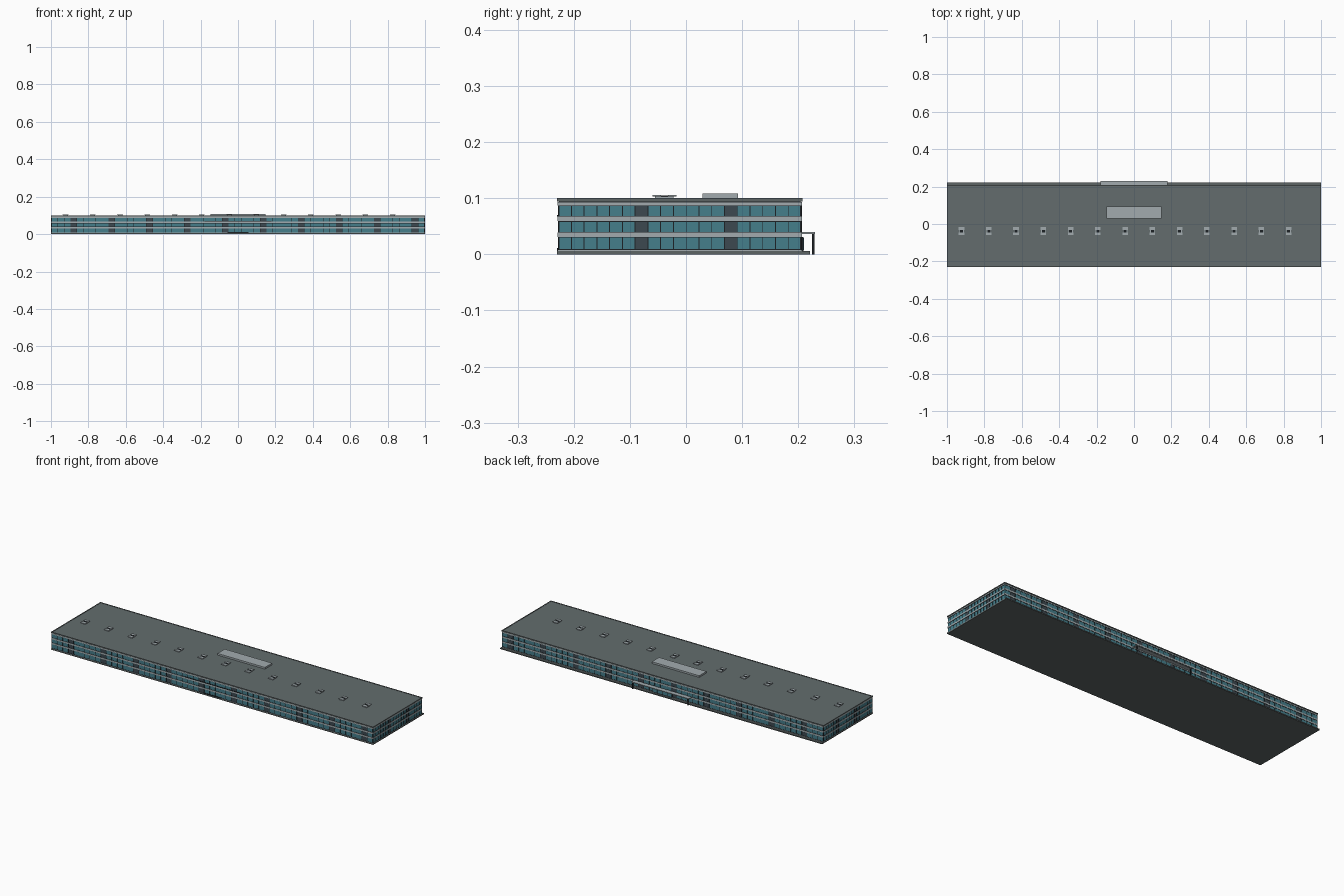
import bpy, bmesh
from mathutils import Matrix, Vector

cube = bpy.data.objects.get("Cube")
if cube:
    bpy.data.objects.remove(cube, do_unlink=True)


def material(name, rgb):
    m = bpy.data.materials.new(name)
    m.use_nodes = True
    col = (*rgb, 1)
    m.diffuse_color = col
    m.node_tree.nodes["Principled BSDF"].inputs["Base Color"].default_value = col
    return m


TEAL = material("teal glass", (0.06, 0.21, 0.26))
DARK = material("dark panel", (0.045, 0.065, 0.08))
FRAME = material("black frame", (0.012, 0.015, 0.018))
LIGHT = material("light concrete", (0.36, 0.41, 0.43))
ROOF = material("roof grey", (0.125, 0.152, 0.155))
STONE = material("plinth grey", (0.11, 0.13, 0.13))


def boxes(name, items, *mats):
    """Joins boxes (x0, x1, y0, y1, z0, z1, material index) into one object."""
    bm = bmesh.new()
    for x0, x1, y0, y1, z0, z1, mi in items:
        mid = Vector((x0 + x1, y0 + y1, z0 + z1)) / 2
        size = Matrix.Diagonal((x1 - x0, y1 - y0, z1 - z0, 1))
        made = bmesh.ops.create_cube(bm, size=1, matrix=Matrix.Translation(mid) @ size)
        for f in {f for v in made["verts"] for f in v.link_faces}:
            f.material_index = mi
    me = bpy.data.meshes.new(name)
    bm.to_mesh(me)
    bm.free()
    for m in mats:
        me.materials.append(m)
    ob = bpy.data.objects.new(name, me)
    bpy.context.collection.objects.link(ob)
    return ob


# Outline of the block and the heights of the three window rows
X, Y0, Y1 = 1.0, -0.23, 0.208
ROWS = [(0.008, 0.031), (0.039, 0.059), (0.067, 0.087)]
INSET, THICK = 0.003, 0.002

# Base and inner core
boxes("plinth", [(-X, X, Y0, 0.221, 0, 0.006, 0)], STONE)
CORE = INSET + THICK
boxes("core", [(-X + CORE, X - CORE, Y0 + CORE, Y1 - CORE, 0.004, 0.094, 0)], DARK)

# Floor bands between window rows
bands = [(0.006, ROWS[0][0])] + [(a[1], b[0]) for a, b in zip(ROWS, ROWS[1:])] + [(0.087, 0.0935)]
boxes("floor_bands", [(-X + 0.001, X - 0.001, Y0 + 0.001, Y1 - 0.001, a, b, 0) for a, b in bands], LIGHT)

# Window panels, mullions and rails on all four sides
panels, frames = [], []


def wall(along_x, lo, hi, face, sign, count, every, first):
    step = (hi - lo) / count

    def put(target, a, b, out, z0, z1, mi=0):
        near, far = sorted((face - sign * CORE, face - sign * out))
        span = (a, b, near, far) if along_x else (near, far, a, b)
        target.append((*span, z0, z1, mi))

    for z0, z1 in ROWS:
        for i in range(count):
            put(panels, lo + i * step, lo + (i + 1) * step, INSET, z0, z1, int(i % every == first))
        for i in range(count + 1):
            c = min(max(lo + i * step, lo + 0.001), hi - 0.001)
            put(frames, c - 0.0008, c + 0.0008, 0.0015, z0, z1)
        for z in (z0, z1 - 0.001):
            put(frames, lo, hi, 0.002, z, z + 0.001)


for face, sign in ((Y0, -1), (Y1, 1)):
    wall(True, -X + INSET, X - INSET, face, sign, 59, 6, 3)
for face, sign in ((-X, -1), (X, 1)):
    wall(False, Y0 + INSET, Y1 - INSET, face, sign, 19, 7, 6)
boxes("window_panels", panels, TEAL, DARK)
boxes("window_frames", frames, FRAME)

# Roof deck with a low parapet
boxes("roof_deck", [(-X + 0.004, X - 0.004, Y0 + 0.004, Y1 - 0.004, 0.0935, 0.0985, 0)], ROOF)
P = 0.005
boxes("parapet", [
    (-X, X, Y0, Y0 + P, 0.0945, 0.1, 0), (-X, X, Y1 - P, Y1, 0.0945, 0.1, 0),
    (-X, -X + P, Y0 + P, Y1 - P, 0.0945, 0.1, 0), (X - P, X, Y0 + P, Y1 - P, 0.0945, 0.1, 0),
], STONE)

# Plant room box on the roof
boxes("roof_plant_box", [(-0.147, 0.147, 0.029, 0.093, 0.098, 0.108, 0)], LIGHT)

# Row of small roof units with a dark vent
units = []
for i in range(13):
    x = -0.922 + i * 0.1457
    units += [
        (x - 0.012, x + 0.012, -0.055, -0.022, 0.098, 0.103, 0),
        (x - 0.015, x + 0.015, -0.06, -0.045, 0.103, 0.1055, 0),
        (x - 0.015, x + 0.015, -0.032, -0.017, 0.103, 0.1055, 0),
        (x - 0.008, x + 0.008, -0.045, -0.032, 0.103, 0.105, 1),
    ]
boxes("roof_units", units, LIGHT, FRAME)

# Rear entrance: canopy, posts and doors
boxes("entrance_canopy", [(-0.178, 0.178, 0.203, 0.23, 0.036, 0.0395, 0)], LIGHT)
boxes("canopy_posts", [(x - 0.002, x + 0.002, 0.225, 0.229, 0, 0.036, 0)
                       for x in (-0.172, 0.172)], FRAME)
doors = [(-0.06, 0.06, 0.206, 0.2095, 0.006, 0.031, 0)]
doors += [(x + 0.0015, x + 0.0285, 0.208, 0.2105, 0.008, 0.029, 1) for x in (-0.06, -0.03, 0, 0.03)]
boxes("entrance_doors", doors, FRAME, TEAL)

# Front lintel strip and threshold
boxes("front_trim", [(-0.178, 0.178, Y0, Y0 + 0.004, 0.067, 0.07, 0),
                     (-0.055, 0.055, Y0, Y0 + 0.004, 0.006, 0.011, 0)], FRAME)
